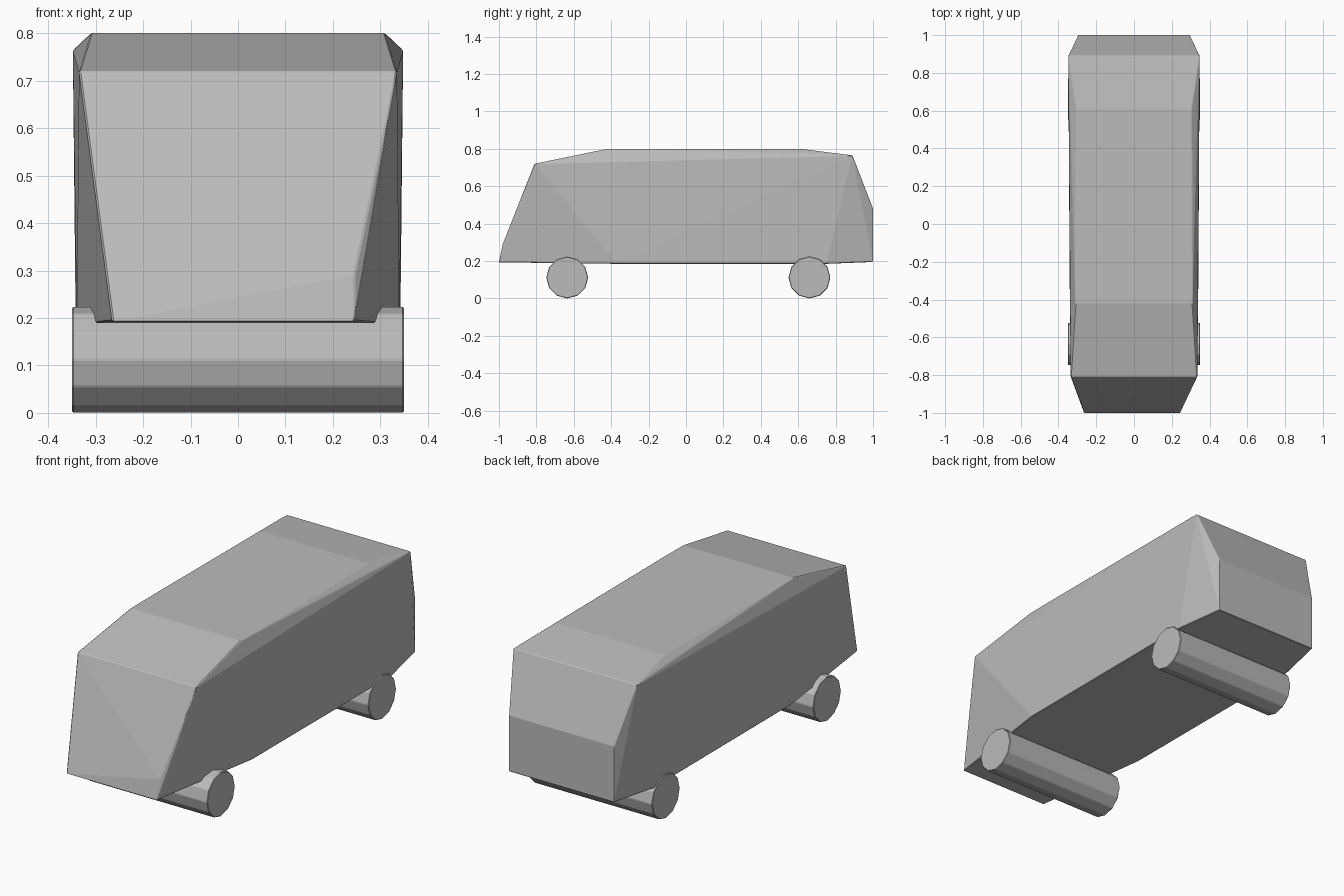
import bpy
import bmesh
from math import radians

cube = bpy.data.objects.get("Cube")
if cube:
    bpy.data.objects.remove(cube, do_unlink=True)

grey = bpy.data.materials.new("plain grey")
grey.use_nodes = True
colour = (0.5, 0.5, 0.5, 1)
grey.diffuse_color = colour
grey.node_tree.nodes["Principled BSDF"].inputs["Base Color"].default_value = colour


def finish(obj):
    """Give the part its colour and narrow softened edges."""
    obj.data.materials.append(grey)
    bevel = obj.modifiers.new("edge softening", 'BEVEL')
    bevel.width = 0.003
    bevel.segments = 1
    bevel.limit_method = 'ANGLE'
    bevel.angle_limit = radians(25)


# Van body: corner pairs as half width, y, z
corners = [
    (0.335, -0.81, 0.72),   # windscreen top
    (0.31, -0.42, 0.8),     # roof front
    (0.305, 0.61, 0.8),     # roof rear
    (0.347, 0.89, 0.765),   # tail top
    (0.295, 1.0, 0.48),     # tail middle
    (0.295, 1.0, 0.195),    # tail bottom
    (0.342, 0.75, 0.185),   # belly rear
    (0.34, -0.37, 0.185),   # belly front
]
points = [(side * x, y, z) for x, y, z in corners for side in (-1, 1)]

# The nose is slightly uneven, with a kink on its left edge
points += [(-0.265, -1, 0.193), (0.245, -1, 0.193), (0.245, -0.98, 0.29)]

bm = bmesh.new()
for p in points:
    bm.verts.new(p)
bmesh.ops.convex_hull(bm, input=bm.verts)
bmesh.ops.dissolve_limit(bm, angle_limit=radians(0.5), verts=bm.verts, edges=bm.edges)
bmesh.ops.recalc_face_normals(bm, faces=bm.faces)
mesh = bpy.data.meshes.new("van_body")
bm.to_mesh(mesh)
bm.free()
body = bpy.data.objects.new("van_body", mesh)
bpy.context.collection.objects.link(body)
finish(body)

# Wheel rollers: twelve-sided cylinders across the full width
for name, y in (("front_wheels", -0.635), ("rear_wheels", 0.66)):
    bpy.ops.mesh.primitive_cylinder_add(
        vertices=12, radius=0.112, depth=0.7,
        location=(0, y, 0.112), rotation=(0, radians(90), 0))
    wheels = bpy.context.object
    wheels.name = name
    finish(wheels)
